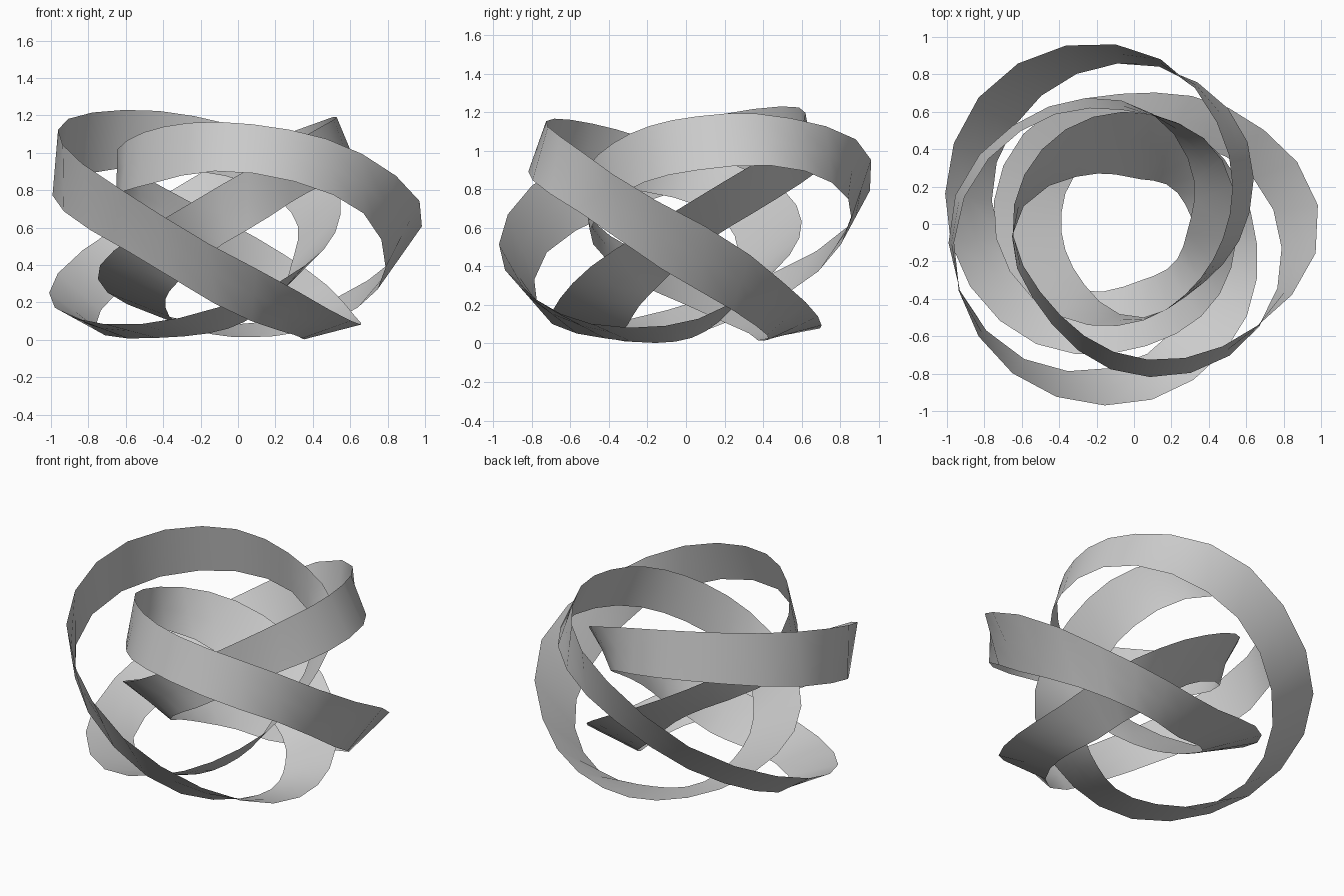
import bpy
import bmesh
import math
from mathutils import Vector

default_cube = bpy.data.objects.get("Cube")
if default_cube:
    bpy.data.objects.remove(default_cube, do_unlink=True)

# The band winds clockwise four times around the upright axis.
# Each list samples one edge of the band at every eighth of a turn, one row per turn.
TURNS = 4
SUBSTEPS = 3
START = -.13

upper_radius = [
    .995, .835, .715, .62, .65, .63, .60, .59,
    .64, .80, .96, 1.03, .95, .76, .60, .59,
    .55, .60, .67, .85, 1.0, 1.07, .94, .67,
    .50, .46, .53, .65, .75, .76, .70, .82]
upper_height = [
    .66, 1.03, 1.16, 1.13, 1.0, .84, .60, .34,
    .11, .12, .43, .87, 1.15, 1.23, 1.14, .97,
    .72, .45, .21, .08, .20, .53, 1.0, 1.18,
    1.17, 1.07, .88, .61, .37, .17, .08, .25]
lower_radius = [
    .77, .87, .81, .68, .64, .37, .245, .28,
    .32, .47, .73, .95, .99, .81, .64, .43,
    .295, .30, .315, .49, .74, .835, .86, .78,
    .60, .48, .50, .41, .39, .41, .38, .57]
lower_height = [
    .31, .72, .90, .83, .74, .53, .32, .14,
    .02, .015, .13, .52, .80, .92, .86, .65,
    .44, .23, .08, .015, .04, .30, .69, .91,
    .89, .77, .56, .34, .20, .07, .015, .06]


def smooth_loop(values, position):
    """Closed spline through the samples."""
    index = math.floor(position)
    t = position - index
    a, b, c, d = (values[(index + step) % len(values)] for step in (-1, 0, 1, 2))
    slope_start = (c - a) / 2
    slope_end = (d - b) / 2
    blend = t * t * (3 - 2 * t)
    return (b + (c - b) * blend
            + slope_start * t * (1 - t) ** 2
            - slope_end * t * t * (1 - t))


def edge_point(radii, heights, position):
    angle = -math.tau * TURNS * position / len(radii)
    radius = smooth_loop(radii, position)
    return Vector((radius * math.cos(angle), radius * math.sin(angle),
                   smooth_loop(heights, position)))


# Band surface: rungs joined into a closed loop
bm = bmesh.new()
rungs = []
for step in range(len(upper_radius) * SUBSTEPS):
    position = START + step / SUBSTEPS
    top = edge_point(upper_radius, upper_height, position)
    bottom = edge_point(lower_radius, lower_height, position)
    rungs.append([bm.verts.new(bottom.lerp(top, part)) for part in (0, .5, 1)])
for current, following in zip(rungs, rungs[1:] + rungs[:1]):
    for low in range(len(current) - 1):
        bm.faces.new((current[low], current[low + 1],
                      following[low + 1], following[low]))

mesh = bpy.data.meshes.new("knotted_band")
bm.to_mesh(mesh)
bm.free()
for face in mesh.polygons:
    face.use_smooth = True

band = bpy.data.objects.new("knotted_band", mesh)
bpy.context.collection.objects.link(band)

# Plain grey finish
grey = bpy.data.materials.new("plain_grey")
grey.use_nodes = True
colour = (.6, .6, .6, 1)
grey.diffuse_color = colour
grey.node_tree.nodes["Principled BSDF"].inputs["Base Color"].default_value = colour
mesh.materials.append(grey)
